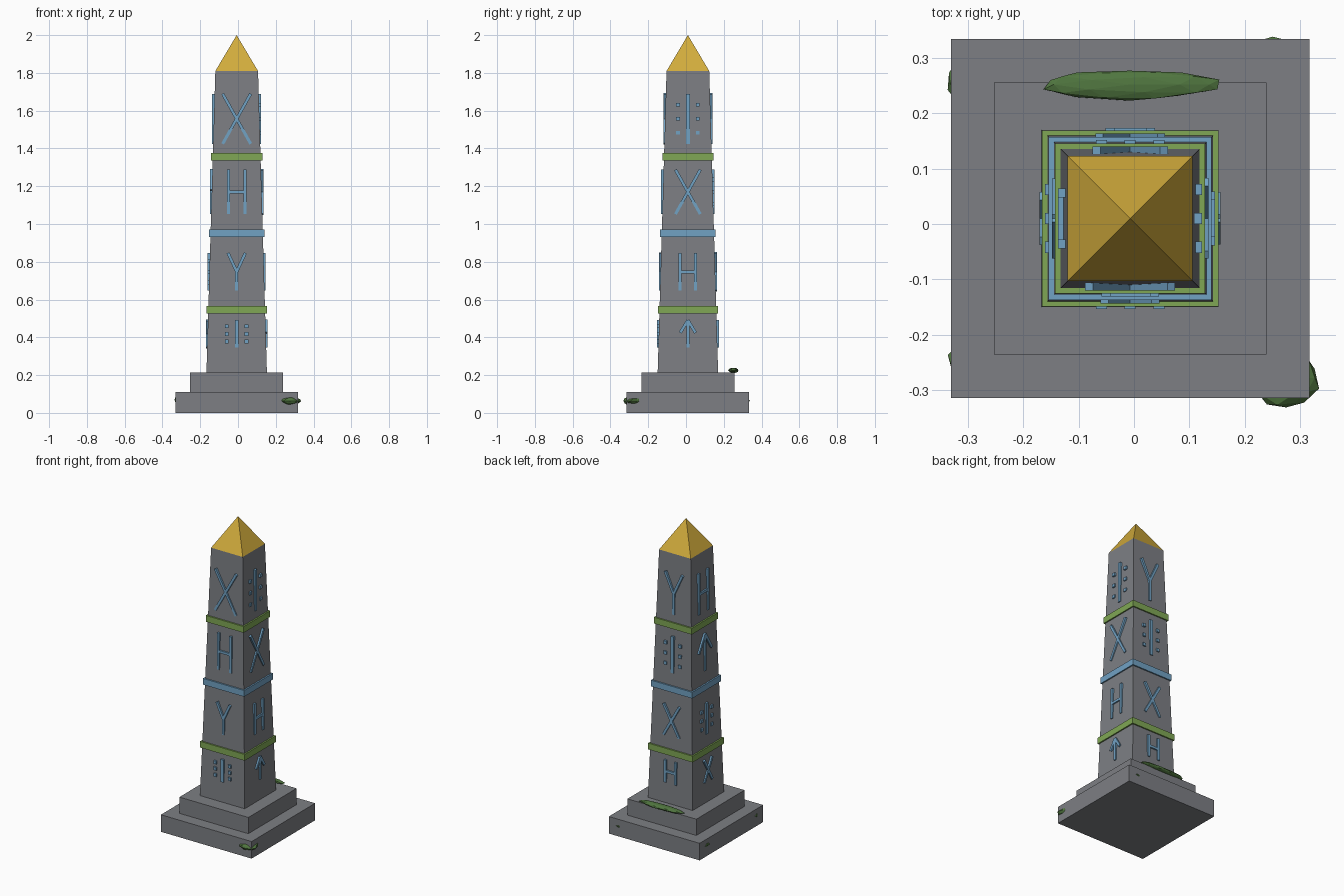
import bpy, bmesh, math, random
from mathutils import Matrix, Vector

random.seed(4)
if "Cube" in bpy.data.objects:
    bpy.data.objects.remove(bpy.data.objects["Cube"])

CENTRE = Vector((-0.007, 0.01, 0))


def material(name, r, g, b):
    m = bpy.data.materials.new(name)
    m.use_nodes = True
    m.diffuse_color = (r, g, b, 1)
    bsdf = next(n for n in m.node_tree.nodes if n.type == "BSDF_PRINCIPLED")
    bsdf.inputs["Base Color"].default_value = (r, g, b, 1)
    return m


stone = material("grey stone", 0.205, 0.212, 0.23)
gold = material("gold", 0.64, 0.41, 0.045)
blue = material("light blue", 0.165, 0.36, 0.55)
green = material("leaf green", 0.215, 0.39, 0.09)
moss = material("dark moss", 0.08, 0.18, 0.05)


def add_object(name, bm, mat, location=CENTRE):
    bmesh.ops.recalc_face_normals(bm, faces=bm.faces)
    mesh = bpy.data.meshes.new(name)
    bm.to_mesh(mesh)
    bm.free()
    mesh.materials.append(mat)
    obj = bpy.data.objects.new(name, mesh)
    obj.location = location
    bpy.context.collection.objects.link(obj)
    return obj


def frustum(name, z0, z1, half0, half1, mat):
    """Square block with its own half width at the bottom and top."""
    bm = bmesh.new()
    root = math.sqrt(2)
    bmesh.ops.create_cone(
        bm, cap_ends=True, segments=4, radius1=half0 * root, radius2=half1 * root,
        depth=z1 - z0,
        matrix=Matrix.Translation((0, 0, (z0 + z1) / 2)) @ Matrix.Rotation(math.pi / 4, 4, "Z"))
    return add_object(name, bm, mat)


# Stepped base, tapered shaft and golden cap
SHAFT_Z0, SHAFT_Z1, SHAFT_H0, SHAFT_H1 = 0.215, 1.81, 0.16, 0.113


def shaft_half(z):
    t = (z - SHAFT_Z0) / (SHAFT_Z1 - SHAFT_Z0)
    return SHAFT_H0 + t * (SHAFT_H1 - SHAFT_H0)


frustum("lower_step", 0, 0.11, 0.324, 0.324, stone)
frustum("upper_step", 0.11, 0.215, 0.246, 0.246, stone)
frustum("shaft", SHAFT_Z0, SHAFT_Z1, SHAFT_H0, SHAFT_H1, stone)
frustum("cap", SHAFT_Z1, 2.0, SHAFT_H1, 0, gold)

# Coloured bands around the shaft
for name, z, mat in (("lower_band", 0.545, green), ("middle_band", 0.95, blue),
                     ("upper_band", 1.355, green)):
    half = shaft_half(z) + 0.009
    frustum(name, z - 0.02, z + 0.02, half, half, mat)


# Raised carvings: strokes as ((u, v), (u, v)) on the face, v up
def carving_strokes(kind, h):
    t = h / 2
    if kind == "cross":
        return [((-0.28 * h, -t), (0.28 * h, t)), ((0.28 * h, -t), (-0.28 * h, t))]
    if kind == "ladder":
        u = 0.025 + 0.08 * h
        return [((-u, -t), (-u, t)), ((u, -t), (u, t)), ((-u, 0), (u, 0))]
    if kind == "fork":
        return [((0, -t), (0, 0)), ((0, 0), (-0.23 * h, t)), ((0, 0), (0.23 * h, t))]
    if kind == "arrow":
        return [((0, -t), (0, t))] + [((0, t), (s * 0.28 * h, 0.04 * h)) for s in (-1, 1)]
    # Upright bar with three square studs on each side
    d = 0.01
    studs = [((s * 0.052, v * h - d), (s * 0.052, v * h + d))
             for s in (-1, 1) for v in (-0.28, 0, 0.28)]
    return [((0, -t), (0, t))] + studs


def carving(name, kind, side, z, h):
    bm = bmesh.new()
    turn = Matrix.Rotation(side * math.pi / 2, 4, "Z")
    for a, b in carving_strokes(kind, h):
        du, dv = b[0] - a[0], b[1] - a[1]
        width = 0.02 if kind == "studs" else 0.016
        place = Matrix.Translation(((a[0] + b[0]) / 2, -shaft_half(z), z + (a[1] + b[1]) / 2))
        tilt = Matrix.Rotation(math.atan2(du, dv), 4, "Y")
        size = Matrix.Diagonal((width, 0.019, math.hypot(du, dv), 1))
        bmesh.ops.create_cube(bm, size=1, matrix=turn @ place @ tilt @ size)
    add_object(name, bm, blue)


LEVELS = ((0.418, 0.145), (0.747, 0.2), (1.17, 0.235), (1.557, 0.265))
FACES = {
    "front": ("studs", "fork", "ladder", "cross"),
    "left": ("arrow", "ladder", "cross", "studs"),
    "back": ("ladder", "cross", "studs", "fork"),
    "right": ("cross", "studs", "arrow", "ladder"),
}
for side, (face, kinds) in enumerate(FACES.items()):
    for level, (kind, (z, h)) in enumerate(zip(kinds, LEVELS)):
        carving(f"{face}_carving_{level + 1}", kind, side, z, h)


# Faceted clumps of moss on the base
def clump(name, location, size):
    bm = bmesh.new()
    bmesh.ops.create_icosphere(bm, subdivisions=2, radius=1)
    for v in bm.verts:
        v.co *= random.uniform(0.88, 1.06)
        v.co = Vector(c * s for c, s in zip(v.co, size))
    add_object(name, bm, moss, location)


clump("step_moss", (-0.008, 0.252, 0.225), (0.165, 0.028, 0.015))
clump("front_left_moss", (0.275, -0.278, 0.063), (0.06, 0.06, 0.024))
clump("front_right_moss", (-0.288, -0.253, 0.068), (0.048, 0.05, 0.022))
clump("back_right_moss", (-0.288, 0.258, 0.068), (0.05, 0.05, 0.022))
clump("back_left_moss", (0.25, 0.292, 0.065), (0.05, 0.047, 0.022))
